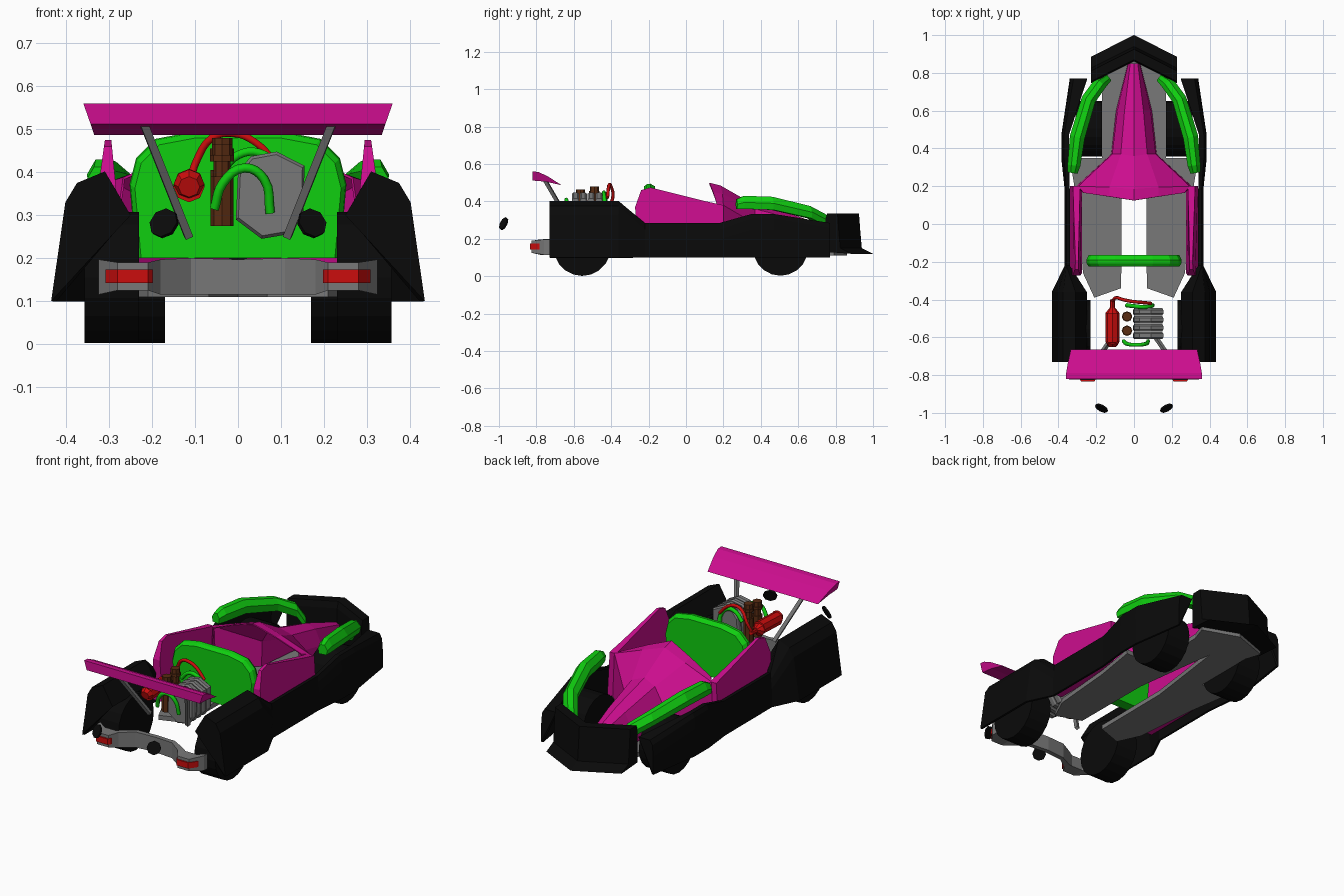
import bpy, bmesh, math
from mathutils import Vector

cube = bpy.data.objects.get("Cube")
if cube:
    bpy.data.objects.remove(cube)


def material(name, rgb):
    m = bpy.data.materials.new(name)
    m.use_nodes = True
    m.diffuse_color = (*rgb, 1)
    m.node_tree.nodes["Principled BSDF"].inputs["Base Color"].default_value = (*rgb, 1)
    return m


PINK = material("magenta paint", (0.6, 0.004, 0.27))
GREEN = material("green paint", (0.005, 0.62, 0.005))
BLACK = material("black plastic", (0.003, 0.003, 0.003))
GREY = material("grey metal", (0.19, 0.19, 0.19))
RED = material("red", (0.6, 0.004, 0.004))
BROWN = material("brown metal", (0.1, 0.025, 0.006))


def finish(name, bm, mat, mirror=False, thick=0):
    bmesh.ops.recalc_face_normals(bm, faces=bm.faces)
    me = bpy.data.meshes.new(name)
    bm.to_mesh(me)
    bm.free()
    me.materials.append(mat)
    ob = bpy.data.objects.new(name, me)
    bpy.context.collection.objects.link(ob)
    if thick:
        ob.modifiers.new("shell", "SOLIDIFY").thickness = thick
    if mirror:
        ob.modifiers.new("mirror", "MIRROR")
    return ob


def loft(name, rings, mat, closed=True, cap_start=True, cap_end=True, **kw):
    """Skin a row of equal point rings."""
    bm = bmesh.new()
    vs = [[bm.verts.new(p) for p in r] for r in rings]
    n = len(vs[0])
    for a, b in zip(vs, vs[1:]):
        for i in range(n if closed else n - 1):
            j = (i + 1) % n
            bm.faces.new((a[i], a[j], b[j], b[i]))
    if cap_start:
        bm.faces.new(vs[0])
    if cap_end:
        bm.faces.new(vs[-1])
    return finish(name, bm, mat, **kw)


def plate(name, pts, z0, z1, mat, **kw):
    return loft(name, [[(x, y, z) for x, y in pts] for z in (z0, z1)], mat, **kw)


def cylinder(name, start, end, r, mat, sides=8, r2=None, **kw):
    a, b = Vector(start), Vector(end)
    d = b - a
    bm = bmesh.new()
    rot = d.to_track_quat("Z", "Y").to_matrix().to_4x4()
    rot.translation = (a + b) / 2
    bmesh.ops.create_cone(bm, cap_ends=True, segments=sides, radius1=r,
                          radius2=r if r2 is None else r2, depth=d.length, matrix=rot)
    return finish(name, bm, mat, **kw)


def hose(name, pts, r, mat):
    cu = bpy.data.curves.new(name, "CURVE")
    cu.dimensions = "3D"
    cu.bevel_depth, cu.bevel_resolution, cu.resolution_u = r, 1, 4
    cu.use_fill_caps = True
    sp = cu.splines.new("BEZIER")
    sp.bezier_points.add(len(pts) - 1)
    for bp, p in zip(sp.bezier_points, pts):
        bp.co = p
        bp.handle_left_type = bp.handle_right_type = "AUTO"
    cu.materials.append(mat)
    ob = bpy.data.objects.new(name, cu)
    bpy.context.collection.objects.link(ob)


# Wheels
cylinder("rear_wheels", (0.23, -0.555, 0.155), (0.357, -0.555, 0.155), 0.153, BLACK, 20, mirror=True)
cylinder("front_wheels", (0.17, 0.505, 0.15), (0.31, 0.505, 0.15), 0.147, BLACK, 20, mirror=True)


# Side bodywork: rear fender, sill and front fender in one skin
def section(y, *xz):
    return [(x, y, z) for x, z in xz]


rear = ((0.435, 0.1), (0.402, 0.33), (0.375, 0.375), (0.31, 0.402), (0.25, 0.3))
sill = ((0.367, 0.1), (0.367, 0.2), (0.362, 0.25), (0.358, 0.285), (0.34, 0.285))
arch = ((0.385, 0.1), (0.385, 0.25), (0.38, 0.31), (0.37, 0.333), (0.345, 0.333))
tip = ((0.34, 0.1), (0.34, 0.2), (0.335, 0.26), (0.32, 0.285), (0.25, 0.285))
loft("side_bodywork", [section(-0.73, *rear), section(-0.36, *rear), section(-0.22, *sill),
                       section(0.18, *sill), section(0.35, *arch), section(0.47, *arch),
                       section(0.77, *tip)], BLACK, closed=False, mirror=True, thick=0.012)


# Front bumper: one profile swept back in a shallow V
bumper_profile = ((1.0, 0.12), (0.94, 0.15), (0.932, 0.24), (0.925, 0.335),
                  (0.87, 0.335), (0.86, 0.3), (0.86, 0.13))
loft("front_bumper", [[(x, y - back, z) for y, z in bumper_profile]
                      for x, back in ((0, 0), (0.12, 0.06), (0.228, 0.115))],
     BLACK, cap_start=False, mirror=True)

# Floor: two plates meeting under the nose
plate("floor", [(0.0, 0.62), (0.065, 0.13), (0.068, -0.34), (0.21, -0.39), (0.27, -0.26),
                (0.3, 0.1), (0.34, 0.35), (0.17, 0.35), (0.17, 0.7), (0.2, 0.79), (0, 0.86)],
      0.11, 0.135, GREY, mirror=True)

# Nose and cockpit cowl
loft("nose_cowl", [
    [(0, 0.85, 0.23), (0.02, 0.85, 0.22), (0.03, 0.85, 0.18), (0.032, 0.85, 0.14)],
    [(0, 0.6, 0.32), (0.05, 0.6, 0.3), (0.088, 0.6, 0.22), (0.095, 0.6, 0.14)],
    [(0, 0.36, 0.385), (0.07, 0.37, 0.36), (0.115, 0.37, 0.28), (0.12, 0.37, 0.14)],
    [(0, 0.185, 0.485), (0.13, 0.195, 0.44), (0.295, 0.2, 0.38), (0.305, 0.2, 0.14)],
    [(0, 0.125, 0.5), (0.13, 0.145, 0.45), (0.268, 0.165, 0.388), (0.27, 0.165, 0.37)],
], PINK, closed=False, cap_start=False, cap_end=False, mirror=True, thick=0.006)

# Cockpit sides, thinner toward the top
side = ((-0.26, 0.14), (-0.272, 0.37), (-0.24, 0.46), (-0.19, 0.475), (0.11, 0.4),
        (0.2, 0.38), (0.2, 0.14))


def flare(z, top, bottom):
    return top + (bottom - top) * min(1, (0.475 - z) / 0.2)


loft("cockpit_sides", [[(flare(z, *w), y, z) for y, z in side]
                       for w in ((0.295, 0.275), (0.31, 0.338))], PINK, mirror=True)

# Seat back bulkhead with a rolled upper edge
half = [(0.235, 0.2), (0.25, 0.37), (0.235, 0.43), (0.19, 0.475), (0.1, 0.492)]
outline = half + [(-x, z) for x, z in reversed(half)]
loft("seat_back", [[(x * s, y, 0.2 + (z - 0.2) * s) for x, z in outline]
                   for s, y in ((0.96, -0.225), (1, -0.21), (1.01, -0.19), (0.96, -0.165))], GREEN)

# Green front pods: faceted bars that follow the front wheels
pod = ((0.325, 0.27, 0.36, 0.412, 0.026), (0.318, 0.31, 0.36, 0.43, 0.034),
       (0.3, 0.46, 0.355, 0.425, 0.04), (0.24, 0.66, 0.31, 0.375, 0.038),
       (0.175, 0.75, 0.26, 0.325, 0.036), (0.135, 0.78, 0.19, 0.25, 0.025))
rings = []
for i, (x, y, lo, hi, w) in enumerate(pod):
    a, b = pod[max(i - 1, 0)], pod[min(i + 1, len(pod) - 1)]
    side_dir = Vector((b[1] - a[1], a[0] - b[0], 0)).normalized()
    rings.append([Vector((x, y, 0)) + side_dir * w * u + Vector((0, 0, lo + (hi - lo) * t))
                  for u, t in ((-0.8, 0), (-1, 0.6), (-0.4, 1), (0.4, 1), (1, 0.5), (0.8, 0))])
loft("front_pods", rings, GREEN, mirror=True)

# Rear wing and struts
wing = ((-0.665, 0.487), (-0.74, 0.535), (-0.79, 0.558), (-0.82, 0.56), (-0.822, 0.512), (-0.75, 0.506))
loft("rear_wing", [[(x - max(0, taper * (0.56 - z)), y, z) for y, z in wing]
                   for x, taper in ((0, 0), (0.335, 0), (0.36, 0.35))],
     PINK, cap_start=False, mirror=True)
cylinder("wing_struts", (0.115, -0.6, 0.25), (0.22, -0.755, 0.515), 0.013, GREY, 4, mirror=True)


# Rear bumper and tail lamps
def band(x, y, lo, hi, depth):
    return [(x, y, lo), (x, y, hi), (x, y + depth, hi), (x, y + depth, lo)]


loft("rear_bumper", [band(0, -0.72, 0.115, 0.197, 0.025), band(0.11, -0.73, 0.115, 0.2, 0.025),
                     band(0.18, -0.78, 0.115, 0.197, 0.04), band(0.21, -0.825, 0.125, 0.19, 0.07),
                     band(0.28, -0.825, 0.125, 0.19, 0.07), band(0.325, -0.76, 0.115, 0.197, 0.03)],
     GREY, cap_start=False, mirror=True)
loft("tail_lamps", [band(0.198, -0.818, 0.142, 0.174, 0.008), band(0.21, -0.833, 0.142, 0.174, 0.008),
                    band(0.28, -0.833, 0.142, 0.174, 0.008), band(0.308, -0.792, 0.142, 0.174, 0.008)],
     RED, mirror=True)

# Tailpipe discs
centre, axis = Vector((0.172, -0.975, 0.281)), Vector((0.42, -0.8, 0.4)).normalized() * 0.005
cylinder("tailpipe_discs", centre - axis, centre + axis, 0.036, BLACK, 8, mirror=True)

# Engine: finned block made of stacked slices
block = ((0, 0.4), (0.03, 0.437), (0.09, 0.448), (0.155, 0.415), (0.152, 0.3),
         (0.12, 0.256), (0.055, 0.245), (-0.005, 0.29))
for i in range(4):
    y = -0.465 - 0.042 * i
    loft(f"engine_fin_{i + 1}", [[(0.08 + (x - 0.08) * s, y + d, 0.35 + (z - 0.35) * s)
                                  for x, z in block]
                                 for s, d in ((0.93, 0.019), (1, 0.01), (1, -0.01), (0.93, -0.019))], GREY)

# Intake stacks
for label, y, top in (("front", -0.49, 0.48), ("rear", -0.565, 0.465)):
    for part, lo, hi, r in (("body", 0.275, top - 0.075, 0.027), ("neck", top - 0.075, top - 0.04, 0.02),
                            ("collar", top - 0.04, top - 0.025, 0.028), ("cap", top - 0.025, top, 0.024)):
        cylinder(f"intake_{label}_{part}", (-0.037, y, lo), (-0.037, y, hi), r, BROWN)

# Gas bottle
for part, y0, y1, r0, r1 in (("body", -0.625, -0.47, 0.036, 0.036), ("base", -0.645, -0.625, 0.025, 0.036),
                             ("shoulder", -0.47, -0.44, 0.036, 0.012), ("neck", -0.44, -0.4, 0.013, 0.013)):
    cylinder(f"bottle_{part}", (-0.114, y0, 0.366), (-0.114, y1, 0.372), r0, RED, 8, r1)

# Hoses
hose("red_hose", [(-0.114, -0.41, 0.37), (-0.095, -0.39, 0.43), (-0.06, -0.4, 0.48), (-0.01, -0.41, 0.49),
                  (0.04, -0.415, 0.47), (0.09, -0.42, 0.42)], 0.009, RED)
hose("rear_green_hose", [(-0.055, -0.62, 0.315), (-0.035, -0.635, 0.375), (0.015, -0.64, 0.41),
                         (0.06, -0.635, 0.385), (0.075, -0.62, 0.305)], 0.011, GREEN)
hose("front_green_hose", [(-0.04, -0.43, 0.4), (0.0, -0.435, 0.44), (0.05, -0.44, 0.445),
                          (0.09, -0.435, 0.41), (0.1, -0.43, 0.34)], 0.011, GREEN)
